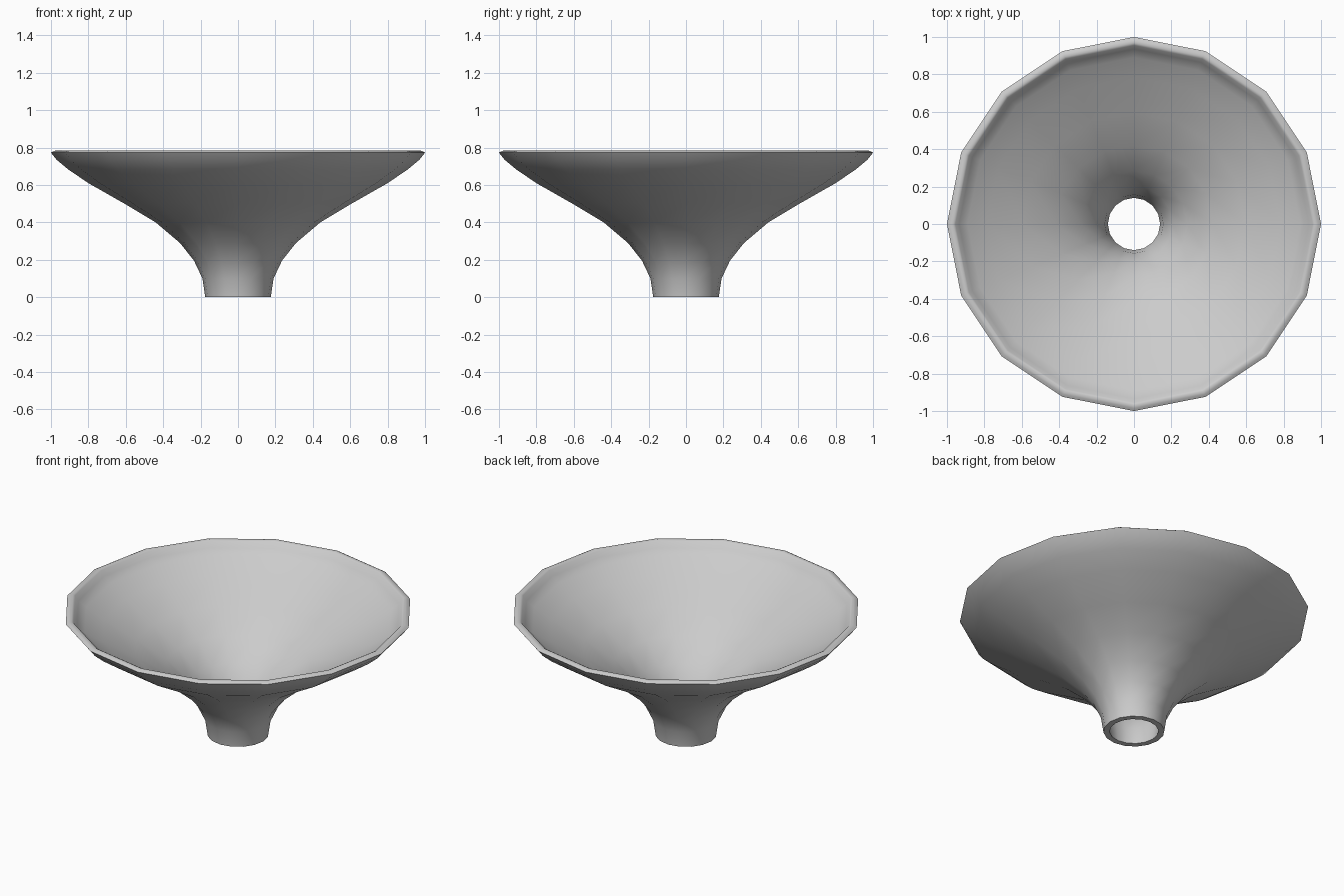
import bpy, bmesh
from math import cos, sin, tau, radians

if "Cube" in bpy.data.objects:
    bpy.data.objects.remove(bpy.data.objects["Cube"])

SIDES = 16

# Closed wall section (radius, height): outside going up, rim, inside going down
outer = [(0.175, 0.0), (0.19, 0.10), (0.235, 0.195), (0.31, 0.29), (0.44, 0.40),
         (0.61, 0.502), (0.80, 0.61), (0.91, 0.685), (0.97, 0.735), (1.0, 0.773)]
rim = [(0.985, 0.782), (0.968, 0.785), (0.955, 0.778)]
inner = [(0.935, 0.745), (0.89, 0.712), (0.785, 0.645), (0.595, 0.535), (0.42, 0.43),
         (0.285, 0.315), (0.205, 0.21), (0.157, 0.11), (0.14, 0.0)]
section = outer + rim + inner

# Spin the section around z
bm = bmesh.new()
rings = [[bm.verts.new((r * cos(tau * i / SIDES), r * sin(tau * i / SIDES), z))
          for i in range(SIDES)] for r, z in section]
for k in range(len(rings)):
    a, b = rings[k], rings[(k + 1) % len(rings)]
    for i in range(SIDES):
        j = (i + 1) % SIDES
        bm.faces.new((a[i], a[j], b[j], b[i]))
bmesh.ops.recalc_face_normals(bm, faces=bm.faces)

mesh = bpy.data.meshes.new("flared_funnel")
bm.to_mesh(mesh)
bm.free()
funnel = bpy.data.objects.new("flared_funnel", mesh)
bpy.context.collection.objects.link(funnel)

# Smooth walls, sharp foot edge
bpy.context.view_layer.objects.active = funnel
funnel.select_set(True)
bpy.ops.object.shade_smooth_by_angle(angle=radians(60))
